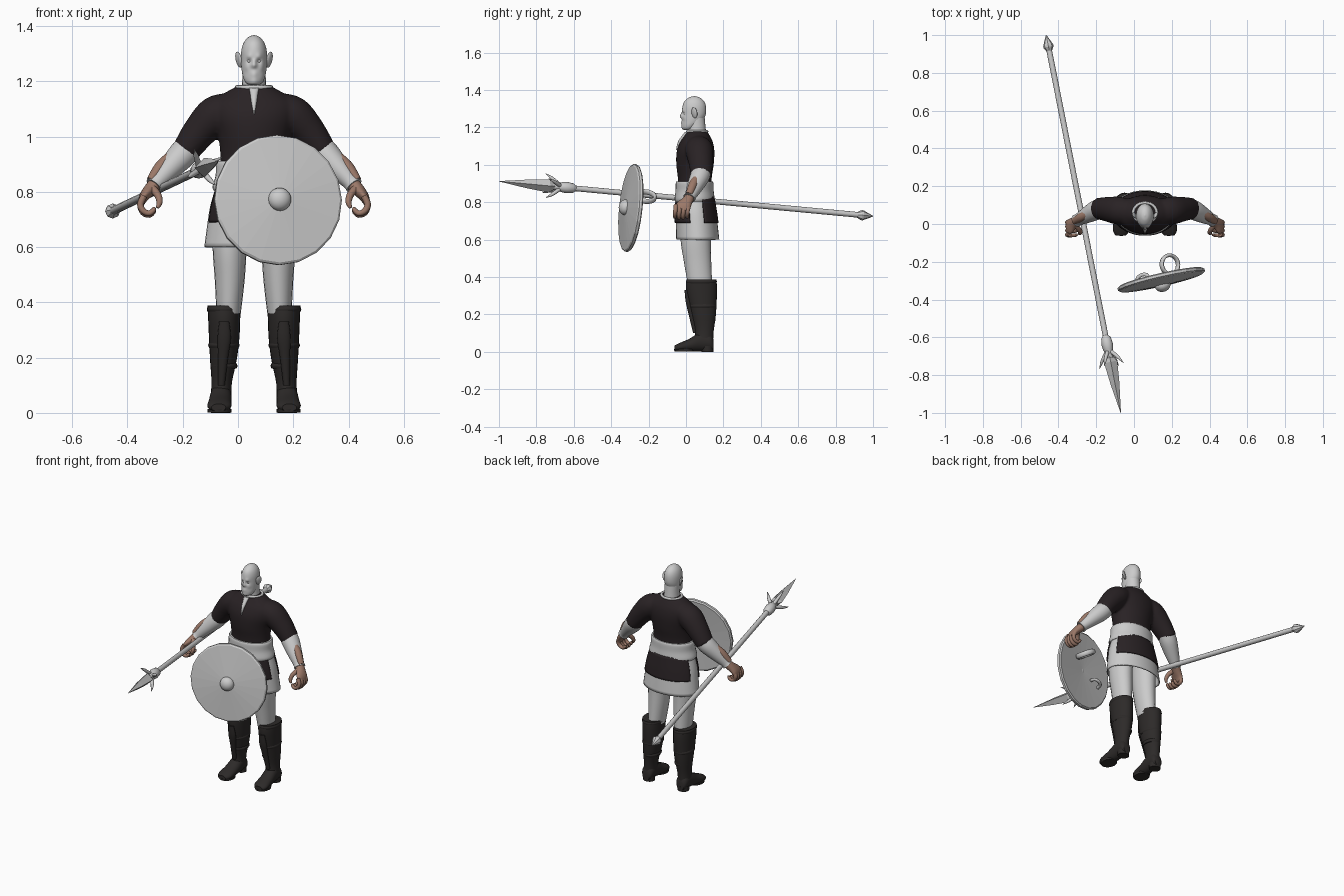
import bpy, bmesh, math
from mathutils import Vector as V

if "Cube" in bpy.data.objects:
    bpy.data.objects.remove(bpy.data.objects["Cube"])

CX = 0.058          # the figure stands a little right of centre
X, Y, Z = V((1, 0, 0)), V((0, 1, 0)), V((0, 0, 1))
FLAT = (X, Y)       # horizontal cross-sections
body = []


def material(name, rgb):
    m = bpy.data.materials.new(name)
    m.diffuse_color = (*rgb, 1)
    m.use_nodes = True
    m.node_tree.nodes["Principled BSDF"].inputs["Base Color"].default_value = m.diffuse_color
    return m


CLOTH = material("dark_cloth", (0.022, 0.016, 0.018))
LEATHER = material("dark_leather", (0.026, 0.023, 0.022))
SKIN = material("skin", (0.33, 0.19, 0.14))


def finish(name, bm, mat=None, smooth=True, group=True):
    bmesh.ops.recalc_face_normals(bm, faces=bm.faces)
    for f in bm.faces:
        f.smooth = smooth
    me = bpy.data.meshes.new(name)
    bm.to_mesh(me)
    bm.free()
    if mat:
        me.materials.append(mat)
    ob = bpy.data.objects.new(name, me)
    bpy.context.collection.objects.link(ob)
    if smooth:
        bpy.ops.object.select_all(action='DESELECT')
        ob.select_set(True)
        bpy.context.view_layer.objects.active = ob
        bpy.ops.object.shade_smooth_by_angle(angle=math.radians(45))
    if group:
        body.append(ob)
    return ob


def spline(secs, sub):
    """Catmull-Rom through the sections (x, y, z, rx, ry)."""
    out = []
    for i in range(len(secs) - 1):
        p = [secs[max(0, min(len(secs) - 1, j))] for j in range(i - 1, i + 3)]
        for k in range(sub):
            t = k / sub
            out.append([0.5 * (2 * b + (c - a) * t + (2 * a - 5 * b + 4 * c - d) * t * t
                               + (3 * b - a - 3 * c + d) * t ** 3) for a, b, c, d in zip(*p)])
    return out + [list(secs[-1])]


def add_loft(bm, secs, n=20, sub=4, frame=None, arc=None, caps=True):
    secs = spline(secs, sub)
    pts = [V(s[:3]) for s in secs]
    rings = []
    for i, s in enumerate(secs):
        if frame:
            u, v = frame
        else:
            t = (pts[min(i + 1, len(pts) - 1)] - pts[max(i - 1, 0)]).normalized()
            u = Y.cross(t).normalized()
            v = t.cross(u)
        a0, a1 = arc or (0, 360)
        m = n + 1 if arc else n
        ang = [math.radians(a0 + (a1 - a0) * j / n) for j in range(m)]
        rings.append([bm.verts.new(pts[i] + u * max(s[3], 1e-4) * math.cos(a)
                                   + v * max(s[4], 1e-4) * math.sin(a)) for a in ang])
    for r, q in zip(rings, rings[1:]):
        for j in range(n):
            k = (j + 1) % len(r)
            bm.faces.new((r[j], r[k], q[k], q[j]))
    if caps and not arc:
        bm.faces.new(rings[0])
        bm.faces.new(rings[-1])


def loft(name, secs, mat=None, group=True, thick=0, **kw):
    bm = bmesh.new()
    add_loft(bm, secs, caps=not thick, **kw)
    ob = finish(name, bm, mat, group=group)
    if thick:
        ob.modifiers.new("thickness", 'SOLIDIFY').thickness = thick
    return ob


def ball(name, c, r, mat=None, rot=(0, 0, 0), group=True):
    bm = bmesh.new()
    bmesh.ops.create_uvsphere(bm, u_segments=20, v_segments=12, radius=1)
    bmesh.ops.scale(bm, vec=r, verts=bm.verts)
    ob = finish(name, bm, mat, group=group)
    ob.location, ob.rotation_euler = c, rot
    return ob


def ring(name, c, R, r, scale=(1, 1, 1), axis=Z, mat=None, group=True):
    bpy.ops.mesh.primitive_torus_add(major_radius=R, minor_radius=r, major_segments=28,
                                     minor_segments=8, location=c)
    ob = bpy.context.object
    ob.name, ob.scale = name, scale
    ob.rotation_euler = axis.to_track_quat('Z', 'Y').to_euler()
    bpy.ops.object.shade_smooth()
    if mat:
        ob.data.materials.append(mat)
    if group:
        body.append(ob)


def lathe(name, prof, n, origin, axis, smooth=True):
    bm = bmesh.new()
    add_loft(bm, [(0, 0, h, r, r) for r, h in prof], n=n, sub=1, frame=FLAT)
    ob = finish(name, bm, None, smooth, group=False)
    ob.location = origin
    ob.rotation_euler = axis.to_track_quat('Z', 'Y').to_euler()
    return ob


def mirror(ob):
    """Copy a part to the other side of the body."""
    me = ob.data.copy()
    for v in me.vertices:
        v.co.x *= -1
    me.flip_normals()
    twin = bpy.data.objects.new(ob.name + "_mirrored", me)
    bpy.context.collection.objects.link(twin)
    body.append(twin)


def pair(name, secs, mat=None, **kw):
    mirror(loft(name, secs, mat, **kw))


# Head with sculpted features, ears, neck
head = loft("head", [(0, y, z, a, b) for z, y, a, b in (
    (1.186, .008, .012, .016), (1.193, .012, .028, .030), (1.21, .022, .038, .043),
    (1.235, .035, .044, .055), (1.27, .043, .047, .063), (1.31, .044, .046, .063),
    (1.34, .044, .037, .052), (1.36, .045, .020, .028), (1.367, .045, .002, .003))],
    n=64, sub=8, frame=FLAT)
bumps = [((0, -.02, 1.258), .010, -.013), ((0, -.02, 1.272), .008, -.007),
         ((0, -.02, 1.226), .014, -.005), ((0, -.018, 1.20), .014, -.004)]
for s in (-1, 1):
    bumps += [((s * .018, -.015, 1.289), .012, -.005), ((s * .018, -.017, 1.273), .009, .009),
              ((s * .028, -.008, 1.25), .012, -.003)]
    ball("ear", (s * .055, .045, 1.278), (.007, .018, .030), rot=(0, s * .25, -s * .6))
    ball("eye", (s * .018, -.004, 1.273), (.008, .008, .007))
for v in head.data.vertices:
    p = v.co.copy()
    for c, r, d in bumps:
        v.co.y += d * math.exp(-(p - V(c)).length_squared / r ** 2)
loft("neck", [(0, .06, 1.13, .055, .055), (0, .058, 1.18, .044, .049),
              (0, .055, 1.25, .042, .045)], frame=FLAT)

# Shirt: torso and sleeves fused into one surface
bm = bmesh.new()
add_loft(bm, [(0, y, z, a, b) for z, y, a, b in (
    (.82, .048, .130, .094), (.92, .047, .122, .090), (1.0, .048, .130, .100),
    (1.07, .051, .152, .101), (1.12, .056, .152, .088), (1.155, .060, .110, .068),
    (1.18, .060, .066, .052))], n=36, sub=5, frame=FLAT)
for s in (-1, 1):
    add_loft(bm, [(s * x, y, z, a, b) for x, y, z, a, b in (
        (.07, .065, 1.11, .050, .060), (.135, .07, 1.08, .070, .074), (.195, .078, 1.02, .062, .066),
        (.25, .082, .945, .050, .056))], n=24, sub=5)
shirt = finish("shirt", bm, CLOTH)
rm = shirt.modifiers.new("fuse", 'REMESH')
rm.mode, rm.voxel_size, rm.use_smooth_shade = 'VOXEL', 0.008, True
sm = shirt.modifiers.new("soften", 'SMOOTH')
sm.factor, sm.iterations = 0.5, 4
ring("collar", (0, .06, 1.178), .062, .008, (1, .85, 1))
loft("collar_slit", [(0, -.046, 1.08, .002, .008), (0, -.030, 1.125, .010, .012),
                     (0, -.008, 1.155, .014, .014), (0, .006, 1.175, .018, .012)], frame=FLAT)

# Belt, skirt and the dark hem panels with side slits
loft("belt", [(0, .046, .805, .146, .104), (0, .046, .82, .150, .107), (0, .046, .86, .139, .102),
              (0, .046, .90, .138, .101), (0, .046, .912, .132, .097)], n=36, frame=FLAT)
loft("skirt", [(0, .048, .82, .138, .098), (0, .052, .75, .158, .108), (0, .057, .69, .168, .111),
               (0, .063, .60, .180, .115)], thick=.006, n=36, frame=FLAT)
for name, arc in (("front_hem_panel", (-162, -18)), ("back_hem_panel", (22, 158))):
    loft(name, [(0, .049, .83, .143, .103), (0, .052, .75, .164, .114), (0, .057, .69, .174, .117)],
         CLOTH, thick=.006, n=24, frame=FLAT, arc=arc)

# Legs and boots
pair("leg", [(-.082, .055, .74, .066, .085), (-.088, .052, .60, .062, .081),
             (-.088, .062, .48, .054, .073), (-.092, .075, .36, .044, .065)], frame=FLAT)
pair("boot_shaft", [(-.108, .082, .388, .060, .080), (-.108, .083, .34, .058, .083),
                    (-.108, .088, .27, .055, .076), (-.111, .095, .19, .048, .064),
                    (-.117, .098, .11, .037, .050), (-.120, .095, .05, .038, .050)],
     LEATHER, n=24, frame=FLAT)
pair("boot_foot", [(-.120, .147, .035, .024, .030), (-.120, .13, .050, .036, .046),
                   (-.120, .08, .055, .039, .052), (-.123, .02, .036, .042, .035),
                   (-.126, -.035, .025, .043, .022), (-.128, -.062, .019, .026, .014)],
     LEATHER, frame=(X, Z))
pair("boot_heel", [(-.120, .115, 0, .035, .032), (-.120, .115, .03, .036, .033)], LEATHER, frame=FLAT)
pair("boot_sole", [(-.125, -.01, .002, .043, .052), (-.125, -.01, .014, .044, .054)],
     LEATHER, frame=FLAT)
for z, y, a, b in ((.375, .082, .062, .083), (.245, .090, .057, .074), (.17, .096, .049, .062)):
    pair("boot_band", [(-.109, y, z - .010, a - .004, b - .004), (-.109, y, z, a, b),
                       (-.109, y, z + .010, a - .004, b - .004)], LEATHER, n=24, frame=FLAT)
pair("boot_front_plate", [(-.118, .050, .10, .012, .012), (-.112, .028, .20, .018, .014),
                          (-.108, .012, .27, .024, .014), (-.108, .002, .33, .018, .010)],
     LEATHER, frame=FLAT)

# Bracers with bare skin showing, and loosely gripping hands
pair("bracer", [(-.232, .085, .965, .050, .050), (-.262, .072, .932, .051, .052),
                (-.312, .045, .878, .041, .042), (-.350, .025, .836, .031, .032),
                (-.362, .018, .822, .033, .034)], n=24)
pair("forearm_skin", [(-.283, .065, .950, .012, .014), (-.335, .038, .896, .021, .023),
                      (-.374, .016, .842, .015, .018)], SKIN)
pair("palm", [(-.355, .022, .83, .026, .026), (-.378, .006, .806, .023, .030),
              (-.398, -.012, .782, .018, .040), (-.408, -.022, .760, .012, .040)], SKIN)
for i in range(4):
    y = .012 - .022 * i
    d = (.006, 0, 0, .006)[i]
    pair("finger", [(-.398, y, .785, .012, .012), (-.411, y - .003, .755, .012, .012),
                    (-.402, y - .006, .726 + d, .011, .011), (-.380, y - .006, .716 + d, .010, .010),
                    (-.364, y - .004, .728 + d, .009, .009), (-.362, y - .003, .738 + d, .005, .005)],
         SKIN, n=10)
pair("thumb", [(-.368, -.005, .812, .015, .015), (-.348, -.032, .788, .013, .013),
               (-.342, -.046, .762, .011, .011), (-.350, -.052, .742, .006, .006)], SKIN, n=10)

for ob in body:
    ob.location.x += CX

# Spear: shaft, collar, four-sided blade, barbs and butt cap
tail, tip = V((-.465, 1.0, .725)), V((-.07, -1.0, .912))
d = (tip - tail).normalized()
L = (tip - tail).length
lathe("spear_shaft", [(.015, .03), (.015, L - .30)], 12, tail, d)
lathe("spear_butt", [(.002, 0), (.027, .055), (.027, .065), (.016, .085)], 8, tail, d, False)
lathe("spear_socket", [(.015, L - .42), (.026, L - .405), (.030, L - .37), (.027, L - .345),
                       (.019, L - .325), (.016, L - .29)], 16, tail, d)
lathe("spear_blade", [(.014, L - .31), (.035, L - .275), (.024, L - .16), (.001, L)], 4, tail, d, False)
side = d.cross(Z).normalized()
up = side.cross(d)
for k in range(4):
    a = math.radians(60 + 90 * k)
    out = side * math.cos(a) + up * math.sin(a)
    path = ((.43 - .10, .015, .011), (.305, .038, .010), (.285, .055, .008), (.255, .075, .001))
    loft("spear_barb", [(*(tip - d * b + out * o), r, r) for b, o, r in path], group=False, n=8)

# Round shield: faceted disc, boss, arm loop and hand grip
n = V((.22, -.97, .10)).normalized()
c = V((.145, -.298, .77))
lathe("shield_disc", [(.001, -.004), (.228, -.016), (.236, -.010), (.236, .004), (.228, .010),
                      (.001, .030)], 20, c, n, False)
ball("shield_boss", c + n * .028, (.042, .042, .034), group=False,
     rot=n.to_track_quat('Z', 'Y').to_euler())
ring("shield_arm_loop", (.19, -.215, .83), .050, .010, (1, 1, 1.6), V((.5, .1, .85)), group=False)
loft("shield_grip", [(.015, -.315, .71, .008, .010), (.020, -.285, .713, .008, .010),
                     (.045, -.268, .72, .008, .010), (.070, -.272, .727, .008, .010),
                     (.078, -.300, .73, .008, .010)], group=False, n=10)
